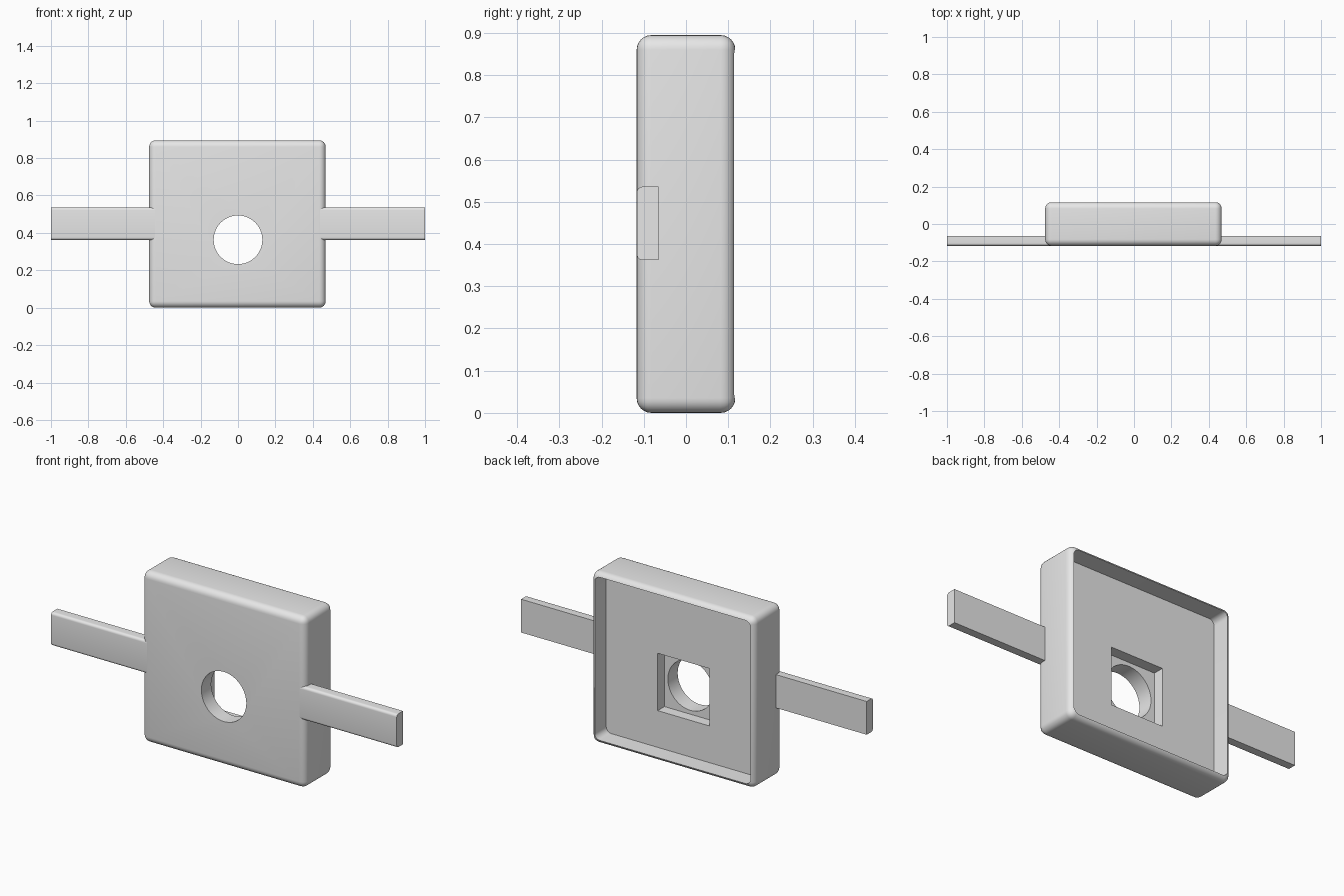
import bpy, bmesh, math
from mathutils import Vector, Matrix

default = bpy.data.objects.get("Cube")
if default:
    bpy.data.objects.remove(default, do_unlink=True)

grey = bpy.data.materials.new("plain grey")
grey.use_nodes = True
grey.diffuse_color = (0.8, 0.8, 0.8, 1)
grey.node_tree.nodes["Principled BSDF"].inputs["Base Color"].default_value = (0.8, 0.8, 0.8, 1)


def finish(name, bm):
    mesh = bpy.data.meshes.new(name)
    bm.to_mesh(mesh)
    bm.free()
    mesh.materials.append(grey)
    ob = bpy.data.objects.new(name, mesh)
    bpy.context.collection.objects.link(ob)
    return ob


def box(name, low, high, radius=0, rule=None):
    """Box between two corners, rounding the edges the rule picks."""
    low, high = Vector(low), Vector(high)
    bm = bmesh.new()
    bmesh.ops.create_cube(bm, size=1)
    for v in bm.verts:
        v.co = (low + high) / 2 + v.co * (high - low)
    if radius:
        edges = [e for e in bm.edges if rule is None or rule(e)]
        bmesh.ops.bevel(bm, geom=edges, offset=radius, segments=6,
                        profile=0.5, affect='EDGES')
    return finish(name, bm)


def activate(ob):
    bpy.ops.object.select_all(action='DESELECT')
    ob.select_set(True)
    bpy.context.view_layer.objects.active = ob


def cut(ob, cutter):
    cutter.hide_render = True
    mod = ob.modifiers.new("cut", 'BOOLEAN')
    mod.operation = 'DIFFERENCE'
    mod.solver = 'EXACT'
    mod.object = cutter
    activate(ob)
    bpy.ops.object.modifier_apply(modifier=mod.name)
    bpy.data.objects.remove(cutter, do_unlink=True)


def along(axis):
    return lambda e: abs((e.verts[0].co - e.verts[1].co).normalized()[axis]) > 0.9


# Rounded housing
left, right, depth, top = -0.475, 0.469, 0.117, 0.895
wall, floor_y, hole_z = 0.021, 0.02, 0.363
housing = box("housing", (left, -depth, 0), (right, depth, top), 0.035)

# Open tray in the back
cut(housing, box("tray_cutter", (left + wall, floor_y, wall),
                 (right - wall, 0.3, top - wall), 0.03, along(1)))

# Square pocket behind the round hole
half = 0.15
cut(housing, box("pocket_cutter", (-half, -0.036, hole_z - half),
                 (half, 0.1, hole_z + half)))

# Round through hole
bm = bmesh.new()
bmesh.ops.create_cone(bm, cap_ends=True, segments=64, radius1=0.13, radius2=0.13, depth=0.6,
                      matrix=Matrix.Translation((0, 0, hole_z)) @ Matrix.Rotation(math.pi / 2, 4, 'X'))
cut(housing, finish("hole_cutter", bm))

# Flat side arms, rounded along their front edges
front_edge = lambda e: along(0)(e) and e.verts[0].co.y < -0.1
arms = [box("left_arm", (0.42, -0.1165, 0.362), (1, -0.065, 0.536), 0.014, front_edge),
        box("right_arm", (-1, -0.1165, 0.362), (-0.42, -0.065, 0.536), 0.014, front_edge)]

for ob in [housing] + arms:
    activate(ob)
    bpy.ops.object.shade_smooth_by_angle(angle=math.radians(30))
